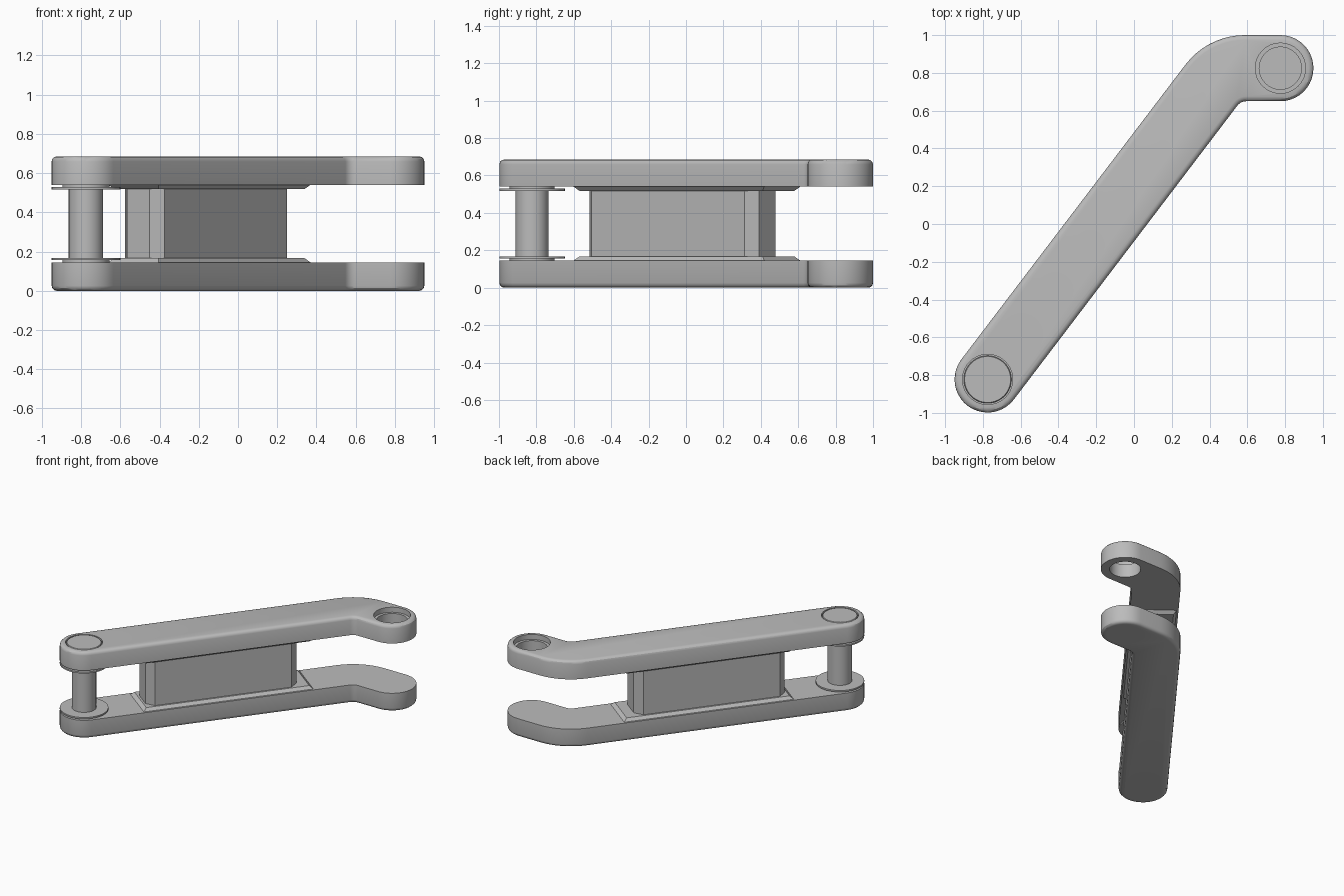
import bpy, bmesh, math
from mathutils import Vector, Matrix

cube = bpy.data.objects.get("Cube")
if cube:
    bpy.data.objects.remove(cube, do_unlink=True)

grey = bpy.data.materials.new("satin grey")
grey.use_nodes = True
GREY = (0.5, 0.5, 0.5, 1)
grey.diffuse_color = GREY
grey.node_tree.nodes["Principled BSDF"].inputs["Base Color"].default_value = GREY

A = Vector((-0.775, -0.823))      # pin pivot
B = Vector((0.775, 0.825))        # open eye
R = 0.175
ANG = math.radians(52.75)
D = Vector((math.cos(ANG), math.sin(ANG)))
N = Vector((-D.y, D.x))
MID = 0.3425                      # mirror height between the two plates
IN_Z, OUT_Z = 0.54, 0.685         # inner and outer faces of the upper plate


def finish(bm, name, flip=False):
    """Turn a bmesh into an object, optionally mirrored to the lower side."""
    if flip:
        for v in bm.verts:
            v.co.z = 2 * MID - v.co.z
    bmesh.ops.recalc_face_normals(bm, faces=bm.faces)
    me = bpy.data.meshes.new(name)
    bm.to_mesh(me)
    bm.free()
    me.materials.append(grey)
    ob = bpy.data.objects.new(name, me)
    bpy.context.collection.objects.link(ob)
    return ob


def smooth(ob):
    bpy.ops.object.select_all(action='DESELECT')
    ob.select_set(True)
    bpy.context.view_layer.objects.active = ob
    bpy.ops.object.shade_smooth_by_angle(angle=math.radians(30))


def extrude(bm, points, z0, z1):
    face = bm.faces.new([bm.verts.new((p.x, p.y, z0)) for p in points])
    res = bmesh.ops.extrude_face_region(bm, geom=[face])
    top = [v for v in res["geom"] if isinstance(v, bmesh.types.BMVert)]
    for v in top:
        v.co.z = z1
    return top


def lathe(name, centre, profile, flip=False, steps=40):
    """Spin a closed or axis-to-axis radius/height profile around a pivot."""
    bm = bmesh.new()
    verts = [bm.verts.new((centre.x + r, centre.y, z)) for r, z in profile]
    edges = [bm.edges.new(pair) for pair in zip(verts, verts[1:])]
    bmesh.ops.spin(bm, geom=verts + edges, cent=(centre.x, centre.y, 0),
                   axis=(0, 0, 1), angle=math.tau, steps=steps)
    bmesh.ops.remove_doubles(bm, verts=bm.verts, dist=1e-4)
    return finish(bm, name, flip)


def arc(c, r, a0, a1, n):
    return [c + r * Vector((math.cos(a0 + (a1 - a0) * i / n),
                            math.sin(a0 + (a1 - a0) * i / n))) for i in range(n + 1)]


def bend(side, radius, n):
    """Fillet centre where the slanted arm edge meets the straight eye edge."""
    y = B.y + side * (R - radius) if side > 0 else B.y - R - radius
    off = R - radius if side > 0 else -R - radius
    p = A + N * off
    return Vector((p.x + (y - p.y) * D.x / D.y, y))


def arm_outline():
    q = math.pi / 2
    outer, inner = bend(1, 0.395, 8), bend(-1, 0.06, 5)
    pts = arc(A, R, ANG + q, ANG + 3 * q, 20)
    pts += arc(inner, 0.06, ANG + q, q, 5)
    pts += arc(B, R, -q, q, 20)
    pts += arc(outer, 0.395, q, ANG + q, 9)
    return pts


def drill(ob, cutter):
    mod = ob.modifiers.new("drill", 'BOOLEAN')
    mod.operation = 'DIFFERENCE'
    mod.solver = 'EXACT'
    mod.object = cutter
    bpy.ops.object.select_all(action='DESELECT')
    bpy.context.view_layer.objects.active = ob
    ob.select_set(True)
    bpy.ops.object.modifier_apply(modifier=mod.name)
    bpy.data.objects.remove(cutter, do_unlink=True)


# Two bent side plates with rounded outer rims, pads and eyes
for prefix, flip in (("upper", False), ("lower", True)):
    bm = bmesh.new()
    top = set(extrude(bm, arm_outline(), IN_Z, OUT_Z))
    rim = [e for e in bm.edges if all(v in top for v in e.verts)]
    bmesh.ops.bevel(bm, geom=rim, offset=0.026, segments=3, profile=0.5, affect='EDGES')
    plate = finish(bm, prefix + "_plate", flip)
    eye = lathe("eye_cutter", B, [(0, 0.5), (0.112, 0.5), (0.112, 0.645),
                                  (0.133, 0.645), (0.133, 0.72), (0, 0.72)], flip, 32)
    drill(plate, eye)
    depth = 0.06 if flip else 0.03
    seat = lathe("seat_cutter", A, [(0, OUT_Z - depth), (0.133, OUT_Z - depth),
                                    (0.133, 0.72), (0, 0.72)], flip)
    drill(plate, seat)
    smooth(plate)

    # Low raised pad with sloping sides under the spacer block
    bm = bmesh.new()
    pad = [A + D * s + N * w for s, w in
           ((0.40, -0.16), (1.68, -0.16), (1.68, 0.16), (0.40, 0.16))]
    centre = sum(pad, Vector((0, 0))) / 4
    for v in extrude(bm, pad, IN_Z, IN_Z - 0.022):
        rel = v.co.xy - centre
        s, w = rel.dot(D), rel.dot(N)
        inner = centre + D * (s - math.copysign(0.025, s)) + N * (w - math.copysign(0.02, w))
        v.co.xy = inner
    finish(bm, prefix + "_pad", flip)

    # Washer with its thin shoulder
    smooth(lathe(prefix + "_washer", A, [(0, 0.517), (0.175, 0.517), (0.175, 0.529),
                                         (0.12, 0.529), (0.12, IN_Z), (0, IN_Z)], flip))

# Spacer block with chamfered corners
bm = bmesh.new()
c, w, s0, s1 = 0.055, 0.127, 0.44, 1.58
corners = [(s0 + c, -w), (s1 - c, -w), (s1, c - w), (s1, w - c),
           (s1 - c, w), (s0 + c, w), (s0, w - c), (s0, c - w)]
extrude(bm, [A + D * s + N * t for s, t in corners], 0.15, 0.535)
finish(bm, "spacer_block")

# Pivot pin, flush cap and recessed pin end
smooth(lathe("pivot_pin", A, [(0, 0.15), (0.088, 0.15), (0.088, 0.535), (0, 0.535)]))
smooth(lathe("pin_cap", A, [(0, 0.65), (0.126, 0.65), (0.126, OUT_Z - 0.004),
                            (0.122, OUT_Z), (0, OUT_Z)]))
smooth(lathe("pin_end", A, [(0, 0.065), (0.105, 0.065), (0.105, 0.035), (0.075, 0.035),
                            (0.075, 0.05), (0.045, 0.05), (0.045, 0.03), (0, 0.03)]))
